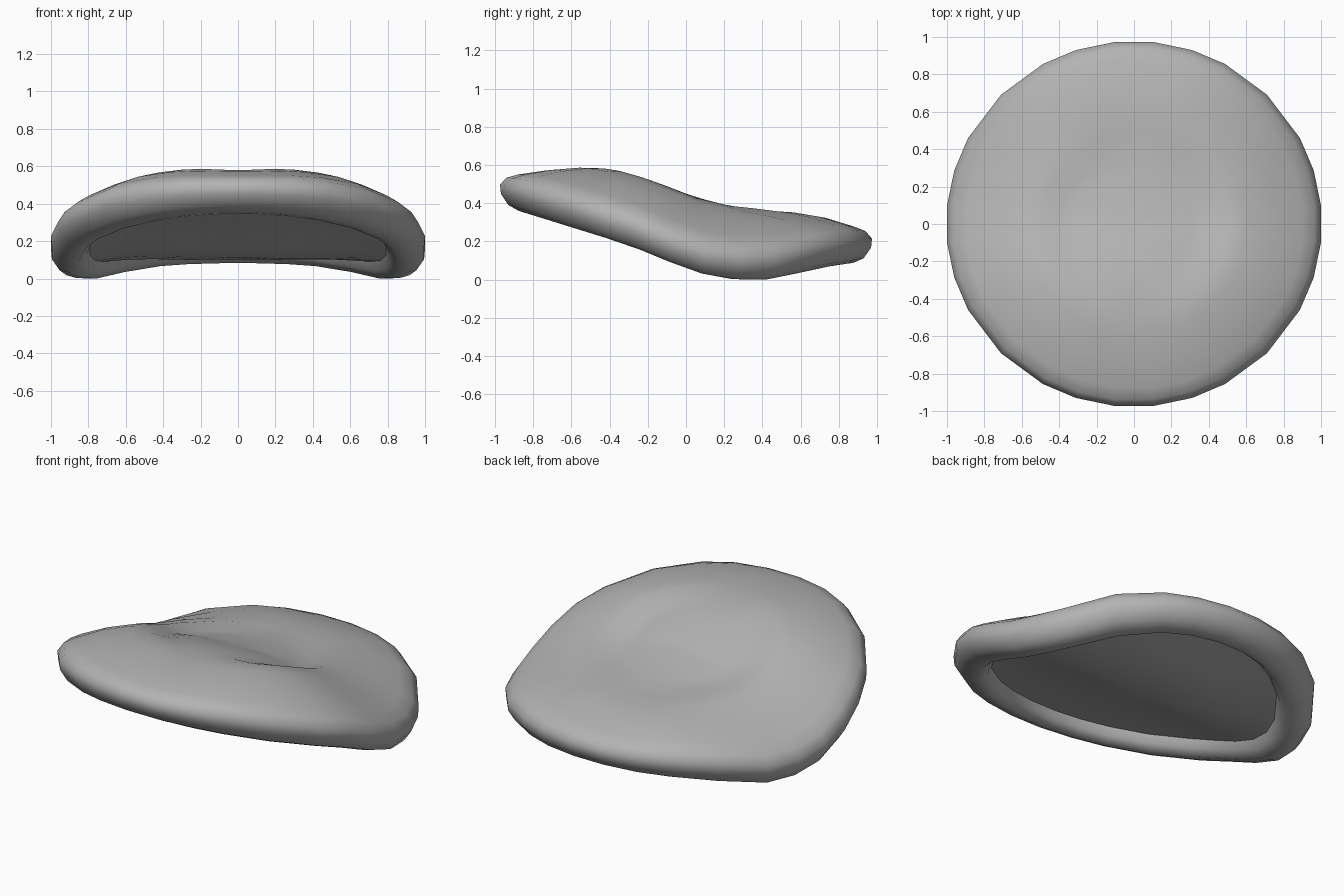
import bpy
import bmesh
from math import radians, sin, cos

cube = bpy.data.objects.get("Cube")
if cube:
    bpy.data.objects.remove(cube, do_unlink=True)

# Plain grey for the whole body
grey = bpy.data.materials.new("mid_grey")
grey.use_nodes = True
color = (0.45, 0.45, 0.45, 1)
grey.diffuse_color = color
grey.node_tree.nodes["Principled BSDF"].inputs["Base Color"].default_value = color

# Height of the rim's underside along the depth: the S-shaped bend
BEND = [(-1, .405), (-.88, .37), (-.3, .19), (.04, .05), (.22, .012),
        (.43, .008), (.75, .08), (.9, .1), (1.05, .13)]
# Section from the domed top, round the rim, into the hollow underside
SECTION = [(.1, .39), (.2, .385), (.3, .375), (.4, .36), (.5, .333), (.6, .305), (.75, .25),
           (.9, .185), (.965, .15), (1, .105), (.995, .06), (.955, .015),
           (.9, 0), (.85, 0), (.81, .04), (.79, .09),
           (.65, .1), (.5, .1), (.35, .1), (.2, .1)]
DEPTH = .973


def bend(y):
    for (a, za), (b, zb) in zip(BEND, BEND[1:]):
        if y <= b:
            return za + (zb - za) * (y - a) / (b - a)
    return BEND[-1][1]


# Unevenly spaced outline corners, mirrored into four quadrants
quadrant = [5.7, 17, 28, 45, 61, 72, 84]
half = quadrant + [180 - a for a in reversed(quadrant)]
angles = [radians(a) for a in half + [a + 180 for a in half]]

bm = bmesh.new()


def point(radius, height, angle):
    x = 1.005 * radius * cos(angle)
    y = DEPTH * 1.005 * radius * sin(angle)
    # the flanks of the rim are a little taller
    if radius >= .5 and height > .02 and not (radius < .82 and height <= .1):
        height *= 1 + .22 * min(1, abs(x) / .65)
    return bm.verts.new((x, y, bend(y) + height))


rings = [[point(r, h, a) for a in angles] for r, h in SECTION]
count = len(angles)
for upper, lower in zip(rings, rings[1:]):
    for i in range(count):
        j = (i + 1) % count
        bm.faces.new((upper[i], lower[i], lower[j], upper[j]))

# Close the middle of the top and of the hollow
for ring, height in ((rings[0], .392), (rings[-1], .1)):
    middle = point(0, height, 0)
    for i in range(count):
        bm.faces.new((middle, ring[i], ring[(i + 1) % count]))

lowest = min(v.co.z for v in bm.verts)
for v in bm.verts:
    v.co.z -= lowest
bmesh.ops.recalc_face_normals(bm, faces=bm.faces)

mesh = bpy.data.meshes.new("curved_disc")
bm.to_mesh(mesh)
bm.free()
mesh.materials.append(grey)
disc = bpy.data.objects.new("curved_disc", mesh)
bpy.context.collection.objects.link(disc)

# Soft shading over the whole rounded body
bpy.ops.object.select_all(action="DESELECT")
disc.select_set(True)
bpy.context.view_layer.objects.active = disc
bpy.ops.object.shade_smooth_by_angle(angle=radians(60))
